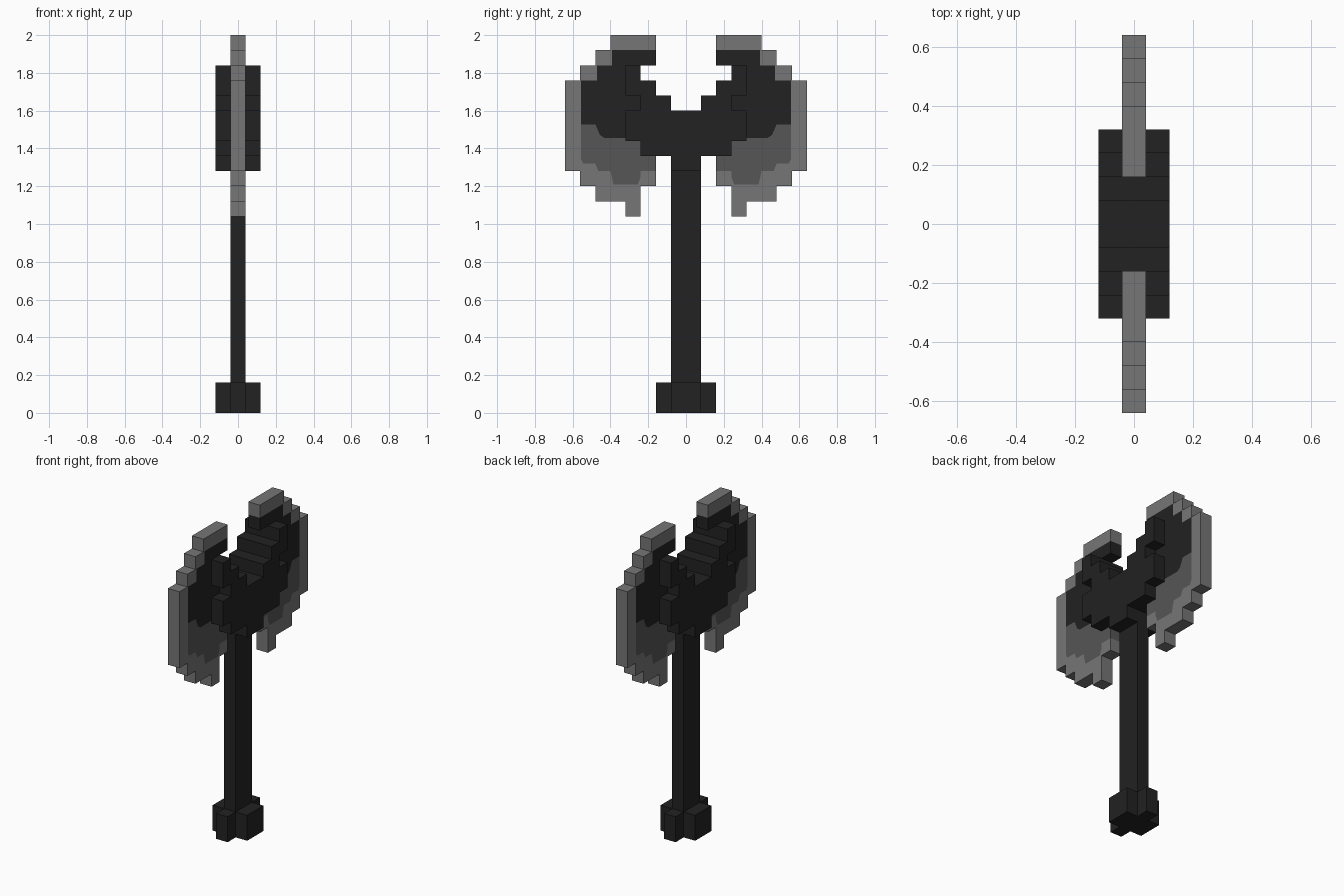
import bpy
import bmesh
from mathutils import Vector

CELL = 0.08  # size of one block

default = bpy.data.objects.get("Cube")
if default:
    bpy.data.objects.remove(default, do_unlink=True)


def make_material(name, value):
    mat = bpy.data.materials.new(name)
    mat.use_nodes = True
    colour = (value, value, value, 1)
    mat.diffuse_color = colour
    mat.node_tree.nodes["Principled BSDF"].inputs["Base Color"].default_value = colour
    return mat


black = make_material("black iron", 0.016)
grey = make_material("dark grey steel", 0.093)
light = make_material("light grey steel", 0.18)


def prism(name, outline, low, high, mat, upright=False):
    """Extrude an outline in block units: (y, z) along x, or (x, y) along z."""
    bm = bmesh.new()
    if upright:
        points = [Vector((a, b, low)) for a, b in outline]
        push = Vector((0, 0, high - low))
    else:
        points = [Vector((low, a, b)) for a, b in outline]
        push = Vector((high - low, 0, 0))
    face = bm.faces.new([bm.verts.new(p * CELL) for p in points])
    result = bmesh.ops.extrude_face_region(bm, geom=[face])
    moved = [v for v in result["geom"] if isinstance(v, bmesh.types.BMVert)]
    bmesh.ops.translate(bm, verts=moved, vec=push * CELL)
    bmesh.ops.recalc_face_normals(bm, faces=bm.faces)
    mesh = bpy.data.meshes.new(name)
    bm.to_mesh(mesh)
    bm.free()
    mesh.materials.append(mat)
    obj = bpy.data.objects.new(name, mesh)
    bpy.context.collection.objects.link(obj)
    return obj


def flip(points):
    return [(-a, b) for a, b in reversed(points)]


# Pommel: cross-shaped block at the foot
arm = [(0.5, -2), (0.5, -1), (1.5, -1)]
quarter = arm + [(a, -b) for a, b in reversed(arm)]
prism("pommel", quarter + [(-a, -b) for a, b in quarter], 0, 2, black, upright=True)

# Shaft
prism("shaft", [(-1, 2), (1, 2), (1, 16), (-1, 16)], -0.5, 0.5, black)

# Thick stepped head with a V-shaped crown and notched cheeks
head_half = [(1, 16), (1, 17), (3, 17), (3, 18), (4, 18), (4, 20), (3, 20),
             (3, 21), (4, 21), (4, 23), (3, 23), (3, 22), (2, 22), (2, 21),
             (1, 21), (1, 20)]
prism("axe_head", head_half + flip(head_half), -1.5, 1.5, black)

# Blade: a black core, a grey belly and a light cutting edge that share seams
edge_outer = [(2, 15), (3, 15), (3, 13), (4, 13), (4, 14), (6, 14), (6, 15),
              (7, 15), (7, 16), (8, 16), (8, 22), (7, 22), (7, 23), (6, 23),
              (6, 24), (5, 24), (5, 25), (2, 25)]
upper_seam = [(2, 24), (4.9, 24), (4.9, 23), (5.9, 23), (5.9, 22), (6.95, 22),
              (6.95, 19.1)]
lower_seam = [(6.95, 16.8), (6.8, 16.5), (6, 16.5), (5.8, 16), (5, 16),
              (4.8, 15.1), (3.2, 15.1), (3, 15.6), (3, 16), (2, 16)]
core_seam = [(6, 19.1), (5.7, 18.4), (5.4, 18.2), (2, 18.2)]

core = upper_seam + core_seam + [(2, 22), (3, 22), (3, 23), (2, 23)]
belly = upper_seam[-1:] + lower_seam + core_seam[::-1]
edge = edge_outer + upper_seam + lower_seam

for side, shape in (("back", list), ("front", flip)):
    prism(side + "_blade_core", shape(core), -0.5, 0.5, black)
    prism(side + "_blade_belly", shape(belly), -0.5, 0.5, grey)
    prism(side + "_blade_edge", shape(edge), -0.5, 0.5, light)
